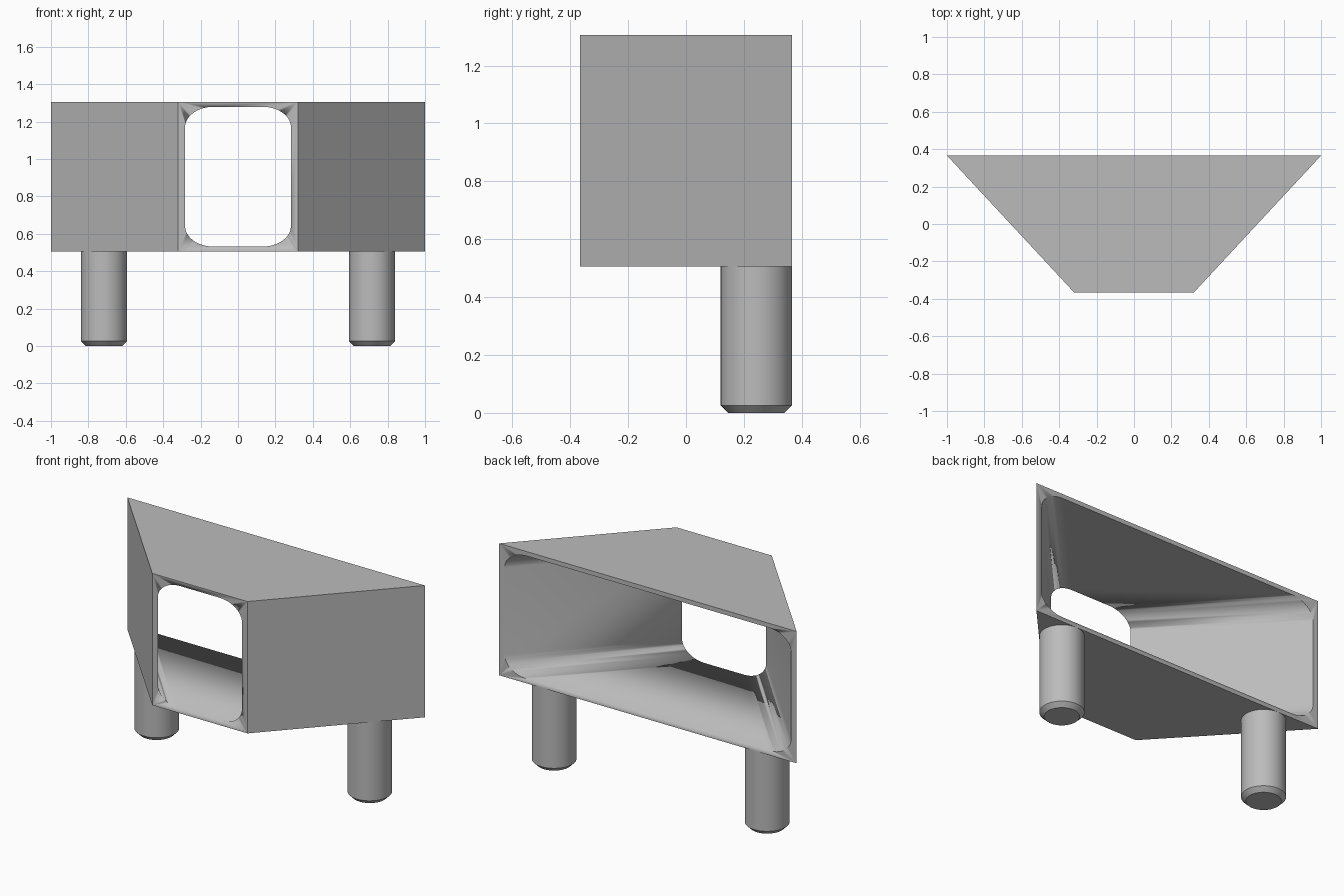
import bpy
import bmesh
from math import cos, sin, pi, radians

if "Cube" in bpy.data.objects:
    bpy.data.objects.remove(bpy.data.objects["Cube"])

DEPTH = 0.366              # half depth
FRONT, BACK = 0.32, 1.0    # half widths
BOTTOM, TOP = 0.505, 1.306
WALL = 0.027
SLANT = 1.366              # widening caused by the slanted sides
FILLET = 0.11
POST_X, POST_Y, POST_R, CHAMFER = 0.716, 0.243, 0.123, 0.026

grey = bpy.data.materials.new("plain grey")
grey.use_nodes = True
colour = (0.5, 0.5, 0.5, 1)
grey.diffuse_color = colour
grey.node_tree.nodes["Principled BSDF"].inputs["Base Color"].default_value = colour


def finish(name, bm):
    bmesh.ops.recalc_face_normals(bm, faces=bm.faces)
    mesh = bpy.data.meshes.new(name)
    bm.to_mesh(mesh)
    bm.free()
    mesh.materials.append(grey)
    obj = bpy.data.objects.new(name, mesh)
    bpy.context.collection.objects.link(obj)
    bpy.ops.object.select_all(action="DESELECT")
    obj.select_set(True)
    bpy.context.view_layer.objects.active = obj
    bpy.ops.object.shade_smooth_by_angle(angle=radians(25))
    return obj


def loft(bm, rings):
    """Skin between matching rings of points and cap both ends."""
    rings = [[bm.verts.new(p) for p in ring] for ring in rings]
    for a, b in zip(rings, rings[1:]):
        for i in range(len(a)):
            j = (i + 1) % len(a)
            bm.faces.new((a[i], a[j], b[j], b[i]))
    bm.faces.new(rings[0])
    bm.faces.new(rings[-1])


def opening(half_width, y, steps=12):
    """Rounded rectangle; corners stretch sideways with the slanted walls."""
    rx, rz = FILLET * SLANT, FILLET
    mid, half = (TOP + BOTTOM) / 2, (TOP - BOTTOM) / 2 - WALL
    points = []
    for corner, (sx, sz) in enumerate(((1, 1), (-1, 1), (-1, -1), (1, -1))):
        for s in range(steps + 1):
            a = (corner + s / steps) * pi / 2
            points.append((sx * (half_width - rx) + rx * cos(a), y,
                           mid + sz * (half - rz) + rz * sin(a)))
    return points


# Tapered housing, hollowed from front to back
bm = bmesh.new()
outline = ((-FRONT, -DEPTH), (FRONT, -DEPTH), (BACK, DEPTH), (-BACK, DEPTH))
loft(bm, [[(x, y, z) for x, y in outline] for z in (BOTTOM, TOP)])
housing = finish("housing", bm)

# Tunnel cutter, extended a little past both open ends
bm = bmesh.new()
extra = 0.05
spread = (BACK - FRONT) / (2 * DEPTH) * extra
inset = WALL * SLANT
loft(bm, [opening(FRONT - inset - spread, -DEPTH - extra),
          opening(BACK - inset + spread, DEPTH + extra)])
cutter = finish("tunnel_cutter", bm)
cut = housing.modifiers.new("tunnel", "BOOLEAN")
cut.object = cutter
cut.operation = "DIFFERENCE"
cut.solver = "EXACT"
bpy.context.view_layer.objects.active = housing
bpy.ops.object.modifier_apply(modifier=cut.name)
bpy.data.objects.remove(cutter)

# Round posts with a chamfered foot
for side, name in ((-1, "right_post"), (1, "left_post")):
    bm = bmesh.new()
    sides = 48
    profile = ((POST_R - CHAMFER, 0), (POST_R, CHAMFER), (POST_R, BOTTOM))
    loft(bm, [[(side * POST_X + r * cos(2 * pi * i / sides),
                POST_Y + r * sin(2 * pi * i / sides), z)
               for i in range(sides)] for r, z in profile])
    finish(name, bm)
